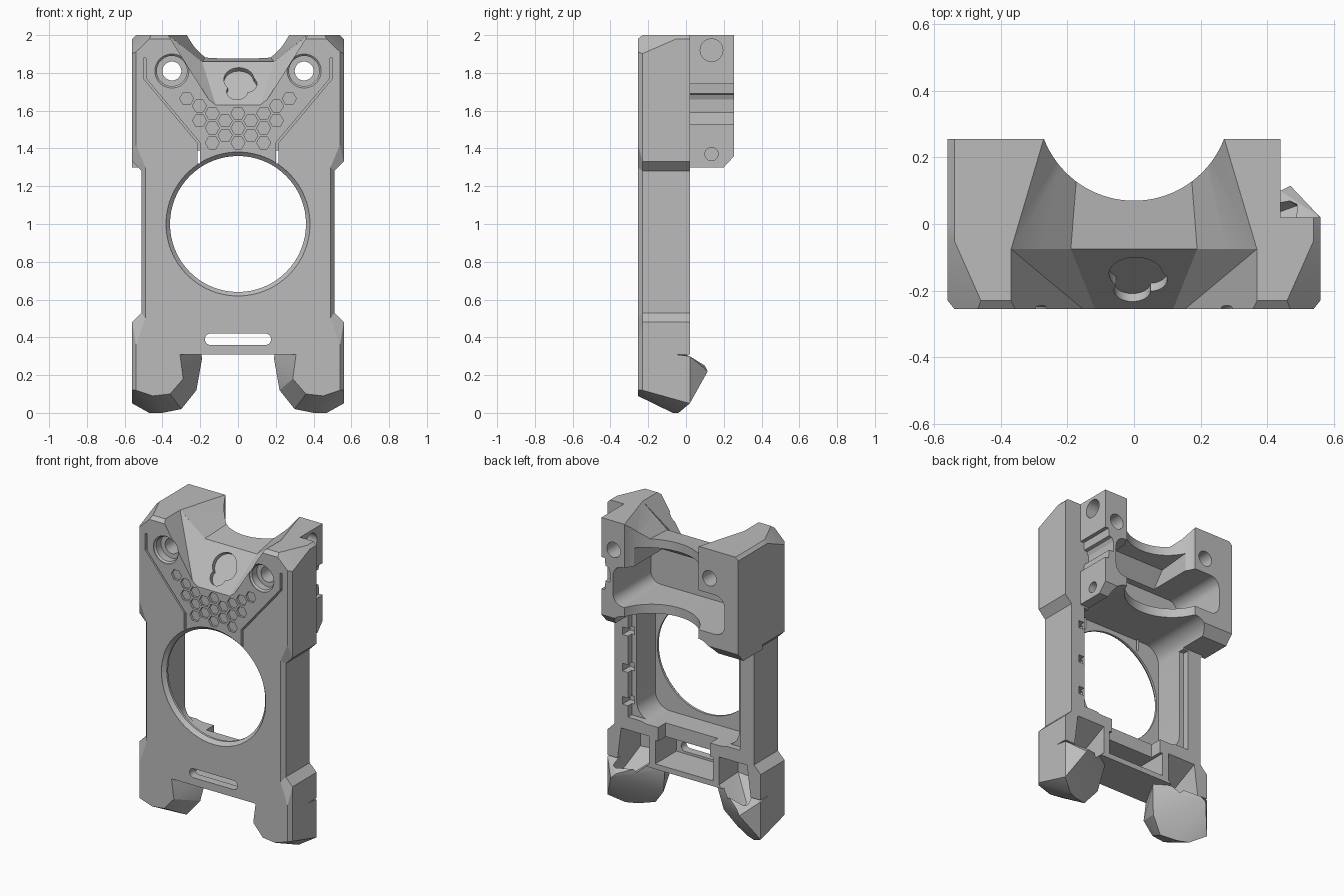
import bpy, bmesh, math
from mathutils import Vector

if "Cube" in bpy.data.objects:
    bpy.data.objects.remove(bpy.data.objects["Cube"])

grey = bpy.data.materials.new("plain_grey")
grey.use_nodes = True
grey.diffuse_color = (0.5, 0.5, 0.5, 1)
grey.node_tree.nodes["Principled BSDF"].inputs["Base Color"].default_value = (0.5, 0.5, 0.5, 1)


def finish(name, bm):
    bmesh.ops.recalc_face_normals(bm, faces=bm.faces[:])
    mesh = bpy.data.meshes.new(name)
    bm.to_mesh(mesh)
    bm.free()
    mesh.materials.append(grey)
    obj = bpy.data.objects.new(name, mesh)
    bpy.context.scene.collection.objects.link(obj)
    return obj


def add_loft(bm, loops):
    rings = [[bm.verts.new(p) for p in loop] for loop in loops]
    n = len(rings[0])
    for a, b in zip(rings, rings[1:]):
        for i in range(n):
            j = (i + 1) % n
            bm.faces.new((a[i], a[j], b[j], b[i]))
    bm.faces.new(rings[0])
    bm.faces.new(rings[-1])


def loft(name, loops):
    bm = bmesh.new()
    add_loft(bm, loops)
    return finish(name, bm)


def hull(name, points):
    bm = bmesh.new()
    for p in points:
        bm.verts.new(p)
    res = bmesh.ops.convex_hull(bm, input=bm.verts[:])
    junk = [g for g in res["geom_interior"] if isinstance(g, bmesh.types.BMVert)]
    bmesh.ops.delete(bm, geom=junk, context='VERTS')
    bmesh.ops.dissolve_limit(bm, angle_limit=0.01, verts=bm.verts[:], edges=bm.edges[:])
    return finish(name, bm)


def box(name, x0, x1, y0, y1, z0, z1):
    return loft(name, [[(x, y, z) for x, z in ((x0, z0), (x1, z0), (x1, z1), (x0, z1))] for y in (y0, y1)])


def circle(c, r, u, v, n=64):
    c, u, v = Vector(c), Vector(u), Vector(v)
    return [c + u * r * math.cos(2 * math.pi * i / n) + v * r * math.sin(2 * math.pi * i / n) for i in range(n)]


X, Y, Z = (1, 0, 0), (0, 1, 0), (0, 0, 1)


def round_hole(name, x, z, *steps):
    """Turned cutter along y; steps are (y, radius)."""
    return loft(name, [circle((x, y, z), r, X, Z) for y, r in steps])


def rounded(name, x0, x1, z0, z1, r, y0, y1, n=8):
    pts = []
    for k, (cx, cz) in enumerate(((x1 - r, z1 - r), (x0 + r, z1 - r), (x0 + r, z0 + r), (x1 - r, z0 + r))):
        for i in range(n + 1):
            a = math.pi / 2 * (k + i / n)
            pts.append((cx + r * math.cos(a), cz + r * math.sin(a)))
    return loft(name, [[(x, y, z) for x, z in pts] for y in (y0, y1)])


def slice_off(obj, a, b, c):
    """Chamfer: removes the side of plane abc away from the middle of the part."""
    a, b, c = Vector(a), Vector(b), Vector(c)
    n = (b - a).cross(c - a)
    if n.dot(a - Vector((0, 0, 1))) < 0:
        n = -n
    bm = bmesh.new()
    bm.from_mesh(obj.data)
    bmesh.ops.bisect_plane(bm, geom=bm.verts[:] + bm.edges[:] + bm.faces[:],
                           plane_co=a, plane_no=n, clear_outer=True)
    bmesh.ops.holes_fill(bm, edges=[e for e in bm.edges if e.is_boundary], sides=0)
    bmesh.ops.recalc_face_normals(bm, faces=bm.faces[:])
    bm.to_mesh(obj.data)
    bm.free()


helpers = []


def combine(obj, op='DIFFERENCE'):
    mod = body.modifiers.new(obj.name, 'BOOLEAN')
    mod.operation, mod.object, mod.solver = op, obj, 'EXACT'
    obj.hide_render = True
    helpers.append(obj)


# Main plate: bevelled front outline lofted to the back
front = [(.54, 1.98), (.54, 1.42), (.49, 1.30), (.49, .50), (.54, .36), (.54, .31)]
back = [(.56, 2), (.56, 1.33), (.51, 1.28), (.51, .53), (.56, .48), (.56, .31)]


def outline(half, y):
    return [(x, y, z) for x, z in half] + [(-x, y, z) for x, z in reversed(half)]


body = loft("frame_body", [outline(front, -.255), outline(back, -.23), outline(back, .02)])
for s in (-1, 1):
    slice_off(body, (s * .54, -.05, 2), (s * .46, -.23, 2), (s * .56, -.235, 1.9))
    slice_off(body, (s * .54, 0, 2), (s * .54, .1, 2), (s * .56, 0, 1.98))

# Deep head block behind the plate, shorter on one side
head_profile = [(0, 1.3), (.2, 1.3), (.255, 1.36), (.255, 2), (0, 2)]
head = loft("head_block", [[(x, y, z) for y, z in head_profile] for x in (-.56, .44)])
slice_off(head, (-.54, 0, 2), (-.54, .1, 2), (-.56, 0, 1.98))
combine(head, 'UNION')

# Faceted feet: slanted inner-rear face ending in a backward tab
foot = [(.54, -.255, .12), (.45, -.255, .09), (.36, -.255, .10), (.29, -.255, .18), (.31, -.255, .33),
        (.54, -.255, .33), (.56, -.23, .12), (.56, -.23, .33), (.56, .02, .30), (.56, .02, .05),
        (.47, -.04, 0), (.40, -.07, 0), (.30, -.11, .02), (.22, -.08, .12), (.19, -.05, .29), (.2, -.05, .33),
        (.47, .115, .22), (.44, .10, .25), (.30, .02, .30), (.50, .02, .30)]
for s in (-1, 1):
    combine(hull("foot", [(s * x, y, z) for x, y, z in foot]), 'UNION')

# Valley in the top: steep front ramp, then a shallow floor running back to the scoop
ramp = [(.10, -.30, 1.573), (.19, -.075, 1.86), (.37, -.3, 2), (.37, -.075, 2),
        (.4, -.3, 2.05), (.4, -.075, 2.05)]
floor = [(.19, -.078, 1.859), (.16, .11, 1.895), (.16, .3, 1.9), (.37, -.078, 2), (.27, .26, 2),
         (.4, -.078, 2.05), (.29, .3, 2.05)]
for name, points in (("ramp_cutter", ramp), ("valley_floor_cutter", floor)):
    combine(hull(name, [(s * x, y, z) for x, y, z in points for s in (-1, 1)]))
combine(loft("scoop_cutter", [circle((0, .36, z), .29, X, Y, 96) for z in (1.2, 2.2)]))

# Air chamber in the head
combine(rounded("chamber_cutter", -.46, .355, 1.45, 1.71, .07, -.14, .3))
ceiling = [(-.12, 1.6), (-.12, 1.68), (-.02, 1.81), (.3, 1.84), (.3, 1.6)]
combine(loft("ceiling_cutter", [[(x, y, z) for y, z in ceiling] for x in (-.24, .24)]))

# Main window: rear cavity, rebate, rail notches and round front opening
combine(rounded("cavity_cutter", -.375, .375, .59, 1.39, .11, -.215, .3))
combine(box("rebate_cutter", -.41, .41, -.02, .1, .60, 1.29))
for z in (.70, .92, 1.16):
    combine(box("notch_cutter", .39, .45, -.06, .1, z - .025, z + .025))
combine(round_hole("opening_cutter", 0, 1, (-.27, .385), (-.25, .38), (-.23, .36), (-.1, .36)))

# Bolt holes with counterbores
for s in (-1, 1):
    combine(round_hole("bolt_cutter", s * .35, 1.81, (-.3, .09), (-.25, .09), (-.24, .08),
                       (-.19, .08), (-.189, .05), (.3, .05)))

# Holes and groove in the short side of the head
for z, r, x in ((1.92, .06, .34), (1.37, .035, .36)):
    combine(loft("side_hole_cutter", [circle((k, .135, z), r, Y, Z, 32) for k in (x, .5)]))
groove = [(.46, 1.74), (.415, 1.74), (.41, 1.69), (.39, 1.685), (.378, 1.66), (.375, 1.59),
          (.41, 1.59), (.415, 1.53), (.46, 1.53)]
combine(loft("side_groove_cutter", [[(x, y, z) for x, z in groove] for y in (.021, .3)]))

# Rounded slot and the lower tray, notched above
combine(rounded("slot_cutter", -.175, .175, .36, .42, .029, -.3, .1))
combine(box("tray_cutter", -.21, .21, -.2, .1, .345, .50))
combine(box("shelf_cutter", -.19, .19, -.06, .1, .48, .62))

# Sloped hollows beside the tray, reaching down into the foot tabs
hollow = [(.255, .03, .52), (.46, .03, .52), (.255, -.18, .42), (.46, -.18, .42),
          (.255, -.18, .34), (.255, .04, .33), (.46, -.18, .32), (.40, -.06, .22), (.49, -.06, .22),
          (.42, .03, .19), (.49, .055, .19), (.46, .075, .30), (.49, .06, .30)]
for s in (-1, 1):
    combine(hull("foot_hollow_cutter", [(s * x, y, z) for x, y, z in hollow]))

# Lobed recess in the sloped ramp
n, v = Vector((0, -.787, .616)), Vector((0, .616, .787))
mid = Vector((.005, -.165, 1.745))
for u, w, r in ((0, .025, .08), (.04, -.005, .055), (-.01, -.055, .055)):
    c = mid + Vector((u, 0, 0)) + v * w
    combine(loft("lobe_cutter", [circle(c + n * d, r, X, v, 40) for d in (-.03, .06)]))

# Honeycomb of shallow cells
cells = bmesh.new()
for i in range(-4, 5):
    for j in range(4):
        x, z = i * .068, 1.43 + j * .078 - (i % 2) * .039
        high = 1.6 if abs(x) < .15 else 1.67
        if 1.42 < z < high and abs(x) < .17 + (z - 1.43) * .65:
            add_loft(cells, [circle((x, y, z), .037, X, Z, 6) for y in (-.3, -.24)])
combine(finish("honeycomb_cutter", cells))

# Narrow panel grooves flanking the honeycomb
path = [(.492, 1.88), (.492, 1.77), (.207, 1.43), (.207, 1.32)]
for s in (-1, 1):
    line = [(x - .006, z) for x, z in path] + [(x + .008, z) for x, z in reversed(path)]
    combine(loft("panel_groove_cutter", [[(s * x, y, z) for x, z in line] for y in (-.3, -.205)]))

# Bake the cuts and drop the helpers
graph = bpy.context.evaluated_depsgraph_get()
graph.update()
baked = bpy.data.meshes.new_from_object(body.evaluated_get(graph))
body.modifiers.clear()
body.data = baked
baked.materials.clear()
baked.materials.append(grey)
baked.polygons.foreach_set("material_index", [0] * len(baked.polygons))
for obj in helpers:
    bpy.data.objects.remove(obj)

bpy.ops.object.select_all(action='DESELECT')
body.select_set(True)
bpy.context.view_layer.objects.active = body
bpy.ops.object.shade_smooth_by_angle(angle=math.radians(20))
